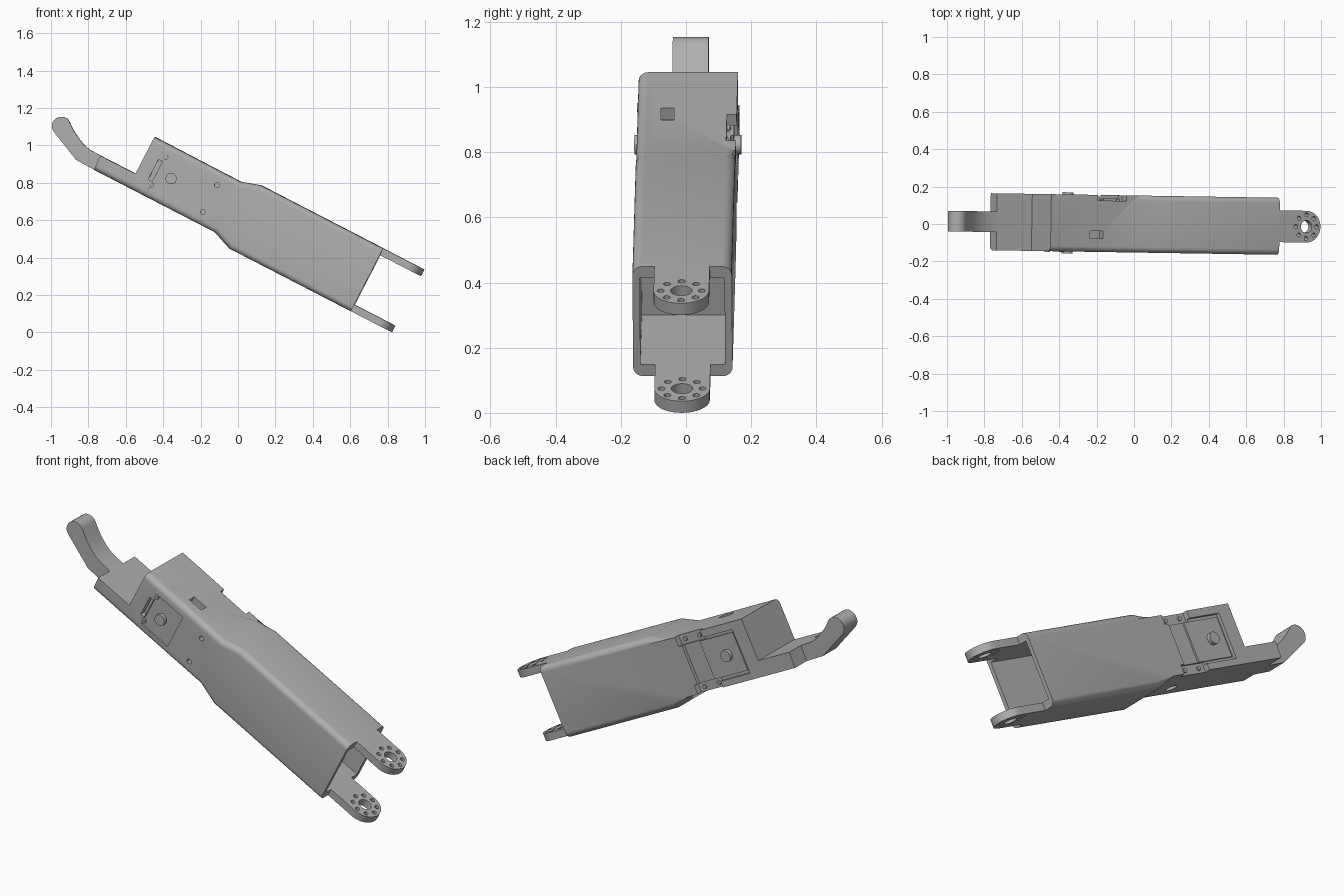
import bpy, bmesh
from math import radians, sin, cos, pi
from mathutils import Matrix, Vector

old = bpy.data.objects.get("Cube")
if old:
    bpy.data.objects.remove(old, do_unlink=True)

grey = bpy.data.materials.new("mid_grey")
grey.use_nodes = True
grey.diffuse_color = (0.43, 0.43, 0.43, 1)
grey.node_tree.nodes["Principled BSDF"].inputs["Base Color"].default_value = (0.43, 0.43, 0.43, 1)

# Parts are modelled along a straight local axis, then tilted into place
FRAME = (Matrix.Rotation(radians(-0.9), 4, 'Z') @ Matrix.Translation((0.605, 0, 0.113))
         @ Matrix.Rotation(radians(27.3), 4, 'Y'))
HALF = 0.1525     # half width of the housing
TALL = 0.378      # height at the wide end
parts = []


def prism(name, outline, lo, hi, axis='y', rounded=None, radius=0.03):
    """Extrude an outline along y (points are x, z) or along z (points are x, y)."""
    bm = bmesh.new()
    along = Vector((0, 1, 0)) if axis == 'y' else Vector((0, 0, 1))
    place = (lambda a, b: (a, lo, b)) if axis == 'y' else (lambda a, b: (a, b, lo))
    face = bm.faces.new([bm.verts.new(place(a, b)) for a, b in outline])
    ext = bmesh.ops.extrude_face_region(bm, geom=[face])
    bmesh.ops.translate(bm, vec=along * (hi - lo),
                        verts=[g for g in ext["geom"] if isinstance(g, bmesh.types.BMVert)])
    bmesh.ops.recalc_face_normals(bm, faces=bm.faces)
    if rounded:
        chosen = [e for e in bm.edges if rounded(e)]
        bmesh.ops.bevel(bm, geom=chosen, offset=radius, segments=6,
                        profile=0.5, affect='EDGES', clamp_overlap=True)
    mesh = bpy.data.meshes.new(name)
    bm.to_mesh(mesh)
    bm.free()
    obj = bpy.data.objects.new(name, mesh)
    bpy.context.collection.objects.link(obj)
    mesh.materials.append(grey)
    parts.append(obj)
    return obj


def rect(a0, a1, b0, b1):
    return [(a0, b0), (a1, b0), (a1, b1), (a0, b1)]


def disc(a, b, r, n=24):
    return [(a + r * cos(2 * pi * i / n), b + r * sin(2 * pi * i / n)) for i in range(n)]


def cut(target, outline, lo, hi, axis='y'):
    cutter = prism("cutter", outline, lo, hi, axis)
    parts.remove(cutter)
    cutter.hide_render = True
    mod = target.modifiers.new("cut", 'BOOLEAN')
    mod.operation, mod.solver, mod.object = 'DIFFERENCE', 'EXACT', cutter
    bpy.context.view_layer.objects.active = target
    bpy.ops.object.modifier_apply(modifier=mod.name)
    bpy.data.objects.remove(cutter, do_unlink=True)


# Housing: stepped side profile with rounded long edges
profile = [(0, 0), (0, TALL), (-0.736, TALL), (-0.841, 0.345), (-1.36, 0.347),
           (-1.36, 0.125), (-1.571, 0.125), (-1.567, 0.042), (-0.841, 0.042), (-0.731, 0)]


def long_edge(e):
    p, q = (v.co for v in e.verts)
    mid = (p + q) / 2
    if abs(p.y - q.y) > 0.01 or abs(p.x - q.x) < 0.05:
        return False
    on_shelf = mid.x < -1.36 and mid.z > 0.1
    return not on_shelf and (mid.y < 0 or mid.x > -0.82)


housing = prism("housing", profile, -HALF, HALF, rounded=long_edge)

# Open cavity at the forked end
cut(housing, rect(-0.33, 0.1, 0.04, TALL - 0.04), -0.13, 0.13)

# Front motor pocket, clip slot and screw holes
U, V = -1.179, 0.19
cut(housing, rect(-1.26, -1.083, 0.085, 0.293), -0.2, -HALF + 0.008)
cut(housing, rect(-1.285, -1.262, 0.13, 0.25), -0.2, -HALF + 0.03)
for v in (0.109, 0.272):
    cut(housing, disc(-0.945, v, 0.013, 16), -0.2, -HALF + 0.03)

# Back motor pocket and the corner notches beside it
cut(housing, rect(-1.278, -0.93, 0.075, 0.308), HALF - 0.018, 0.2)
cut(housing, rect(-1.078, -0.907, 0.295, 0.4), HALF - 0.03, 0.2)
cut(housing, rect(-1.078, -0.907, 0, 0.09), HALF - 0.03, 0.2)

# Square socket on top, round socket below
cut(housing, rect(-1.124, -1.044, -0.08, -0.04), 0.305, 0.4, 'z')
cut(housing, disc(-1.0, -0.05, 0.03), 0, 0.07, 'z')

# Motor shafts, plate and screws
prism("front_shaft", disc(U, V, 0.03), -0.164, -0.14)
prism("back_shaft", disc(U, V, 0.03), 0.13, 0.164)
prism("back_motor_plate", rect(-1.265, -1.04, 0.09, 0.293), 0.13, HALF - 0.009)
for v in (0.111, 0.279):
    screw = prism("front_screw", disc(-1.257, v, 0.014, 16), -HALF - 0.004, -0.14)
    cut(screw, disc(-1.257, v, 0.006, 8), -0.2, -HALF)
for v in (0.065, 0.32):
    for u in (-1.04, -0.945):
        prism("back_screw", disc(u, v, 0.011, 16), 0.115, HALF - 0.022)

# Fork lugs with a bore and a ring of bolt holes
R, C = 0.085, 0.161
tip = [(C + R * sin(pi * i / 20), -R * cos(pi * i / 20)) for i in range(21)]
for name, base in (("lower_lug", 0), ("upper_lug", TALL - 0.04)):
    lug = prism(name, [(0, R), (0, -R)] + tip, base, base + 0.04, 'z')
    cut(lug, disc(C, 0, 0.033), base - 0.1, base + 0.1, 'z')
    for i in range(8):
        t = i * pi / 4
        cut(lug, disc(C + 0.063 * cos(t), 0.063 * sin(t), 0.011, 14), base - 0.1, base + 0.1, 'z')

# Curved hook at the far end
round_end = [(-1.831 + 0.05 * cos(radians(t)), 0.169 + 0.05 * sin(radians(t)))
             for t in range(245, 45, -15)]
hook = ([(-1.56, 0.042), (-1.678, 0.045), (-1.755, 0.08)] + round_end
        + [(-1.76, 0.178), (-1.724, 0.157), (-1.685, 0.139), (-1.641, 0.127), (-1.56, 0.125)])
prism("hook", hook, -0.055, 0.055)

# Shade and place every part
for obj in parts:
    bpy.ops.object.select_all(action='DESELECT')
    obj.select_set(True)
    bpy.context.view_layer.objects.active = obj
    bpy.ops.object.shade_smooth_by_angle(angle=radians(30))
    obj.matrix_world = FRAME
